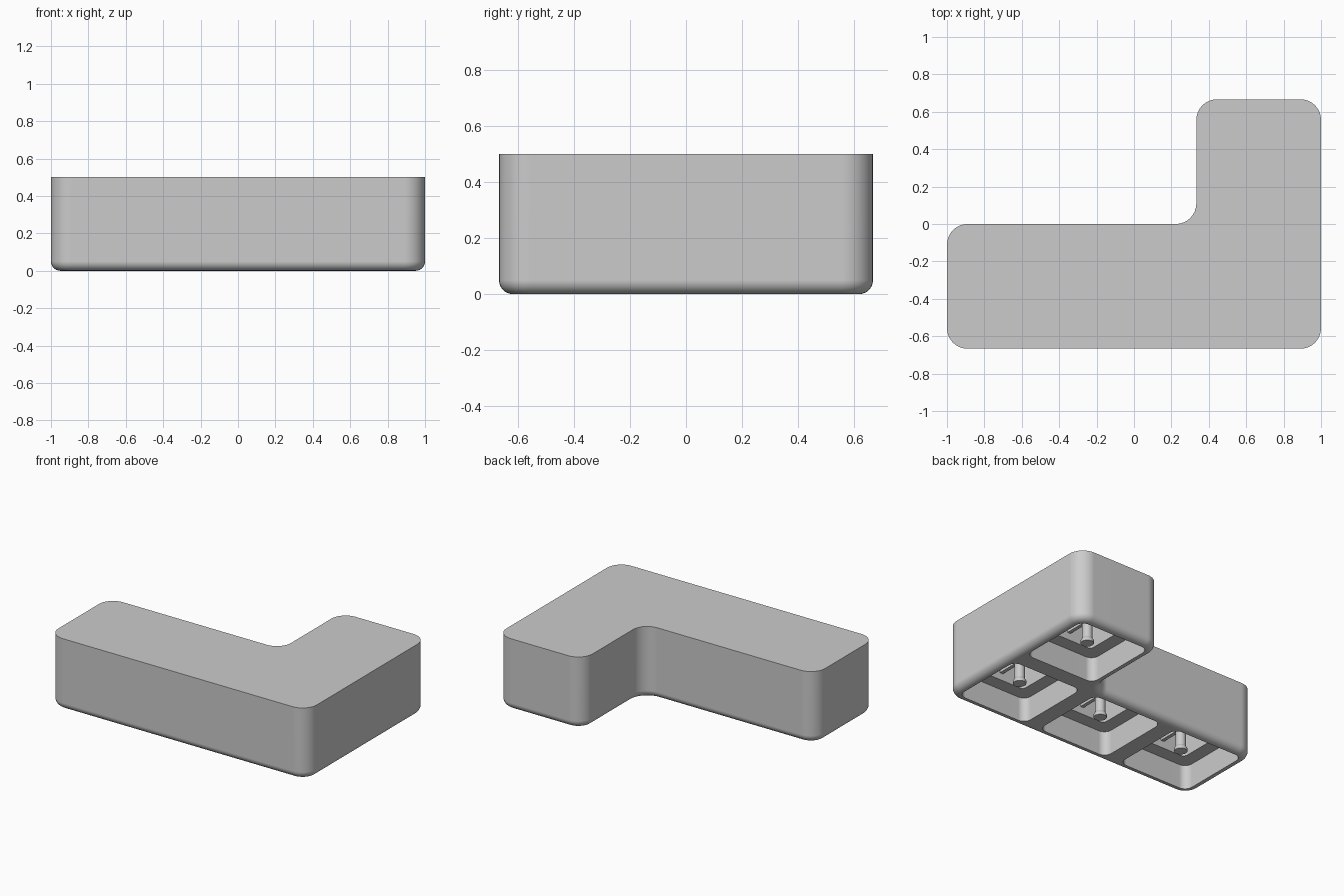
import bpy
import bmesh
from math import sin, cos, pi
from mathutils import Vector

cube = bpy.data.objects.get("Cube")
if cube:
    bpy.data.objects.remove(cube, do_unlink=True)

CELL = 2 / 3
HEIGHT = 0.5
CORNER = 0.11      # vertical corner radius
FILLET = 0.05      # bottom edge radius
LEDGE_Z = 0.17
CEILING_Z = 0.44
CENTRES = [(-CELL, -CELL / 2), (0, -CELL / 2), (CELL, -CELL / 2), (CELL, CELL / 2)]

grey = bpy.data.materials.new("light_grey")
grey.use_nodes = True
colour = (0.6, 0.6, 0.6, 1)
grey.diffuse_color = colour
grey.node_tree.nodes["Principled BSDF"].inputs["Base Color"].default_value = colour


def rounded_outline(corners, radius, inset=0.0, steps=8):
    """Counter-clockwise outline with every corner rounded, moved inwards by inset."""
    points = []
    corners = [Vector(c) for c in corners]
    for i, p in enumerate(corners):
        d1 = (p - corners[i - 1]).normalized()
        d2 = (corners[(i + 1) % len(corners)] - p).normalized()
        convex = d1.cross(d2) > 0
        r = radius - inset if convex else radius + inset
        p = p + inset * (d1.orthogonal() + d2.orthogonal())
        centre = p + r * (d2 - d1)
        for k in range(steps + 1):
            t = k / steps * pi / 2
            points.append(centre + r * (d1 * sin(t) - d2 * cos(t)))
    return points


def square(x, y, side):
    h = side / 2
    return [(x - h, y - h), (x + h, y - h), (x + h, y + h), (x - h, y + h)]


def ring(bm, outline, z):
    return [bm.verts.new((p.x, p.y, z)) for p in outline]


def skin(bm, rings):
    """Join successive rings with quads."""
    for a, b in zip(rings, rings[1:]):
        n = len(a)
        for i in range(n):
            j = (i + 1) % n
            bm.faces.new((a[i], a[j], b[j], b[i]))


def finish(name, bm):
    bmesh.ops.recalc_face_normals(bm, faces=bm.faces)
    mesh = bpy.data.meshes.new(name)
    bm.to_mesh(mesh)
    bm.free()
    mesh.materials.append(grey)
    obj = bpy.data.objects.new(name, mesh)
    bpy.context.collection.objects.link(obj)
    bpy.ops.object.select_all(action="DESELECT")
    obj.select_set(True)
    bpy.context.view_layer.objects.active = obj
    bpy.ops.object.shade_smooth_by_angle(angle=pi / 6)
    weighted = obj.modifiers.new("even_shading", "WEIGHTED_NORMAL")
    weighted.keep_sharp = True
    return obj


# L-shaped shell: straight walls, sharp top edge, rounded bottom edge
half = CELL / 2
ELL = [(-1, -CELL), (1, -CELL), (1, CELL), (half, CELL), (half, 0), (-1, 0)]
bm = bmesh.new()
rings = [ring(bm, rounded_outline(ELL, CORNER), HEIGHT)]
for k in range(7):
    t = k / 6 * pi / 2
    outline = rounded_outline(ELL, CORNER, FILLET * (1 - cos(t)))
    rings.append(ring(bm, outline, FILLET * (1 - sin(t))))
skin(bm, rings)
bm.faces.new(rings[0])

# Stepped pocket under every cell
rims = [rings[-1]]
for x, y in CENTRES:
    wide = rounded_outline(square(x, y, 0.55), 0.055)
    narrow = rounded_outline(square(x, y, 0.36), 0.03)
    pocket = [ring(bm, wide, 0), ring(bm, wide, LEDGE_Z),
              ring(bm, narrow, LEDGE_Z), ring(bm, narrow, CEILING_Z)]
    skin(bm, pocket)
    bm.faces.new(pocket[-1])
    rims.append(pocket[0])

# Flat underside between the outer rim and the pockets
edges = []
for rim in rims:
    for i, v in enumerate(rim):
        edges.append(bm.edges.get((rim[i - 1], v)))
bmesh.ops.triangle_fill(bm, edges=edges, use_beauty=True)
finish("shell", bm)

# Post with a small foot, and crossed ribs, in every pocket
POST = [(0.042, 0.065), (0.042, 0.085), (0.033, 0.1), (0.033, CEILING_Z + 0.01)]
for n, (x, y) in enumerate(CENTRES, 1):
    bm = bmesh.new()
    circle = [Vector((cos(i * pi / 12), sin(i * pi / 12))) for i in range(24)]
    rings = [ring(bm, [Vector((x, y)) + r * c for c in circle], z) for r, z in POST]
    skin(bm, rings)
    bm.faces.new(rings[0])
    bm.faces.new(rings[-1])
    finish(f"pocket_post_{n}", bm)

    bm = bmesh.new()
    for sx, sy in ((0.37, 0.025), (0.025, 0.37)):
        made = bmesh.ops.create_cube(bm, size=1)["verts"]
        depth = CEILING_Z + 0.01 - 0.22
        bmesh.ops.scale(bm, vec=(sx, sy, depth), verts=made)
        bmesh.ops.translate(bm, vec=(x, y, 0.22 + depth / 2), verts=made)
    finish(f"pocket_ribs_{n}", bm)
